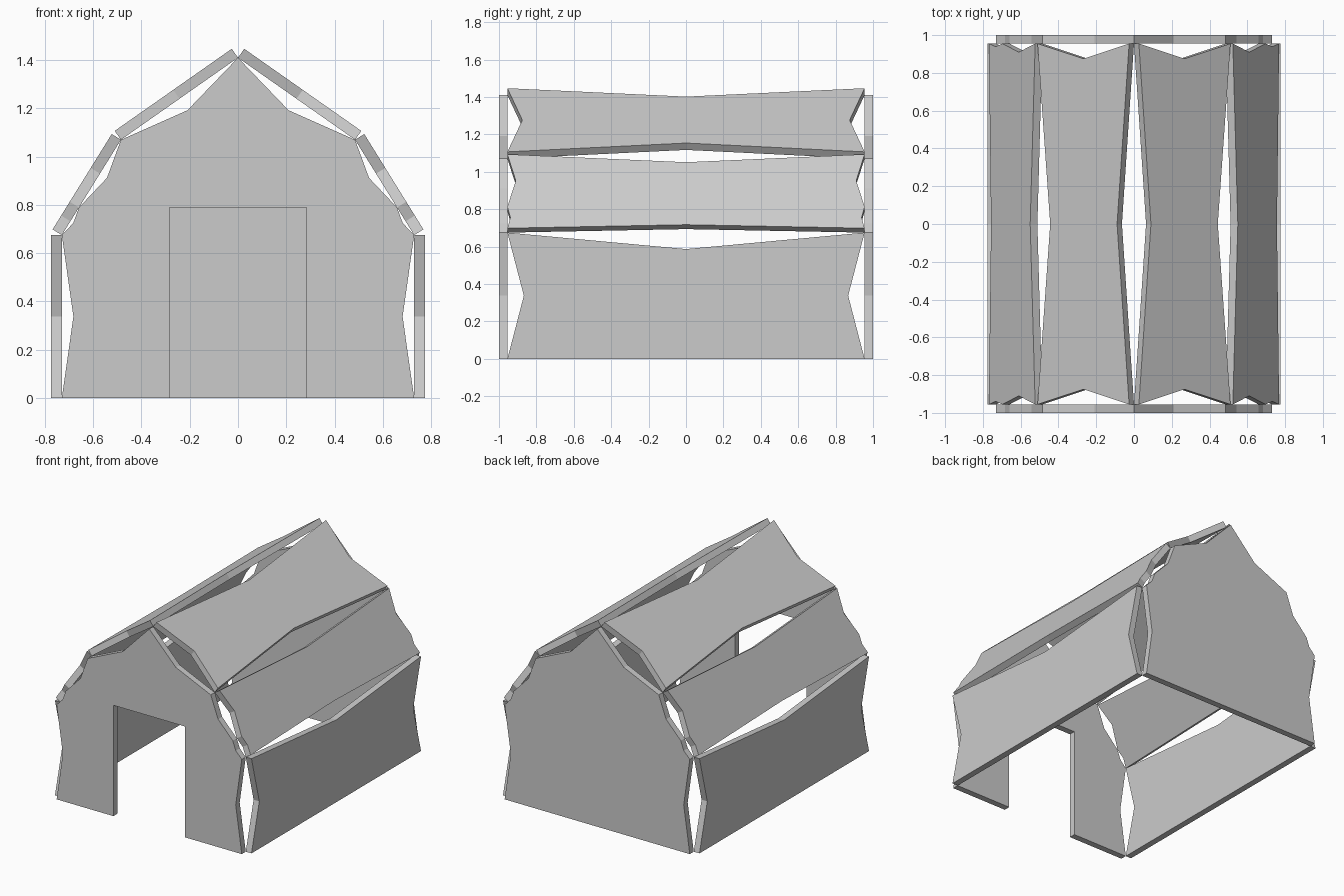
import bpy, bmesh
from mathutils import Vector

cube = bpy.data.objects.get("Cube")
if cube:
    bpy.data.objects.remove(cube, do_unlink=True)

GREY = (0.6, 0.6, 0.6, 1.0)
mat = bpy.data.materials.new("plain grey")
mat.use_nodes = True
mat.diffuse_color = GREY
mat.node_tree.nodes["Principled BSDF"].inputs["Base Color"].default_value = GREY

THICK = 0.045   # panel thickness
HALF = 0.955    # half length of the wall and roof panels

# Arch corners on the model's left: floor, eave, roof break, ridge
FLOOR, EAVE = Vector((0.73, 0)), Vector((0.73, 0.675))
BREAK, RIDGE = Vector((0.485, 1.07)), Vector((0, 1.41))
SPLIT = 0.29    # where the lower roof ends divide into two notches


def notched(corners, closed=True):
    """Counter-clockwise corners (point, depth); each edge dips inward by depth at its middle."""
    out = []
    for i, (p, depth) in enumerate(corners):
        out.append(Vector(p))
        if depth and (closed or i + 1 < len(corners)):
            q = Vector(corners[(i + 1) % len(corners)][0])
            edge = (q - out[-1]).normalized()
            out.append((out[-1] + q) / 2 + Vector((-edge.y, edge.x)) * depth)
    return out


def plate(name, outline, origin, u, v, normal):
    """Flat panel: outline in the u/v plane, thickened along the normal."""
    bm = bmesh.new()
    face = bm.faces.new([bm.verts.new(origin + u * p.x + v * p.y) for p in outline])
    solid = bmesh.ops.extrude_face_region(bm, geom=[face], use_keep_orig=True)
    moved = [g for g in solid["geom"] if isinstance(g, bmesh.types.BMVert)]
    bmesh.ops.translate(bm, verts=moved, vec=normal * THICK)
    bmesh.ops.recalc_face_normals(bm, faces=bm.faces[:])
    mesh = bpy.data.meshes.new(name)
    bm.to_mesh(mesh)
    bm.free()
    mesh.materials.append(mat)
    bpy.context.collection.objects.link(bpy.data.objects.new(name, mesh))


def long_panel(name, low, high, bottom, top, ends):
    """Panel running front to back between two arch corners, made on both sides."""
    length = (high - low).length
    slope = (high - low) / length
    right_edge = [((HALF, f * length), d) for f, d in ends]
    # The far end uses the same notches in reverse order
    stops = [f for f, d in ends] + [1]
    left_edge = [((-HALF, stops[i + 1] * length), ends[i][1])
                 for i in reversed(range(len(ends)))]
    corners = ([((-HALF, 0), bottom)] + right_edge
               + [((HALF, length), top)] + left_edge)
    outline = notched(corners)
    for side, s in (("left", 1), ("right", -1)):
        plate(f"{side}_{name}", outline,
              Vector((s * low.x, 0, low.y)), Vector((0, 1, 0)),
              Vector((s * slope.x, 0, slope.y)),
              Vector((s * slope.y, 0, -slope.x)))


# Side walls and the two roof slopes
long_panel("wall", FLOOR, EAVE, 0, 0.088, [(0, 0.088)])
long_panel("lower_roof", EAVE, BREAK, 0.022, 0.05, [(0, 0.016), (SPLIT, 0.045)])
long_panel("upper_roof", BREAK, RIDGE, 0.082, 0.078, [(0, 0.08)])

# End walls: notched arch outline, mirrored about the middle
half_arch = notched([(FLOOR, 0.048), (EAVE, 0.014), (EAVE.lerp(BREAK, SPLIT), 0.034),
                     (BREAK, 0.058), (RIDGE, 0)], closed=False)
arch = half_arch + [Vector((-p.x, p.y)) for p in reversed(half_arch[:-1])]

# Doorway cut into the front wall
door = [Vector(p) for p in ((-0.283, 0), (-0.283, 0.79), (0.283, 0.79), (0.283, 0))]

X, Y, Z = Vector((1, 0, 0)), Vector((0, 1, 0)), Vector((0, 0, 1))
plate("front_wall", arch + door, -HALF * Y, X, Z, -Y)
plate("back_wall", arch, HALF * Y, X, Z, Y)
